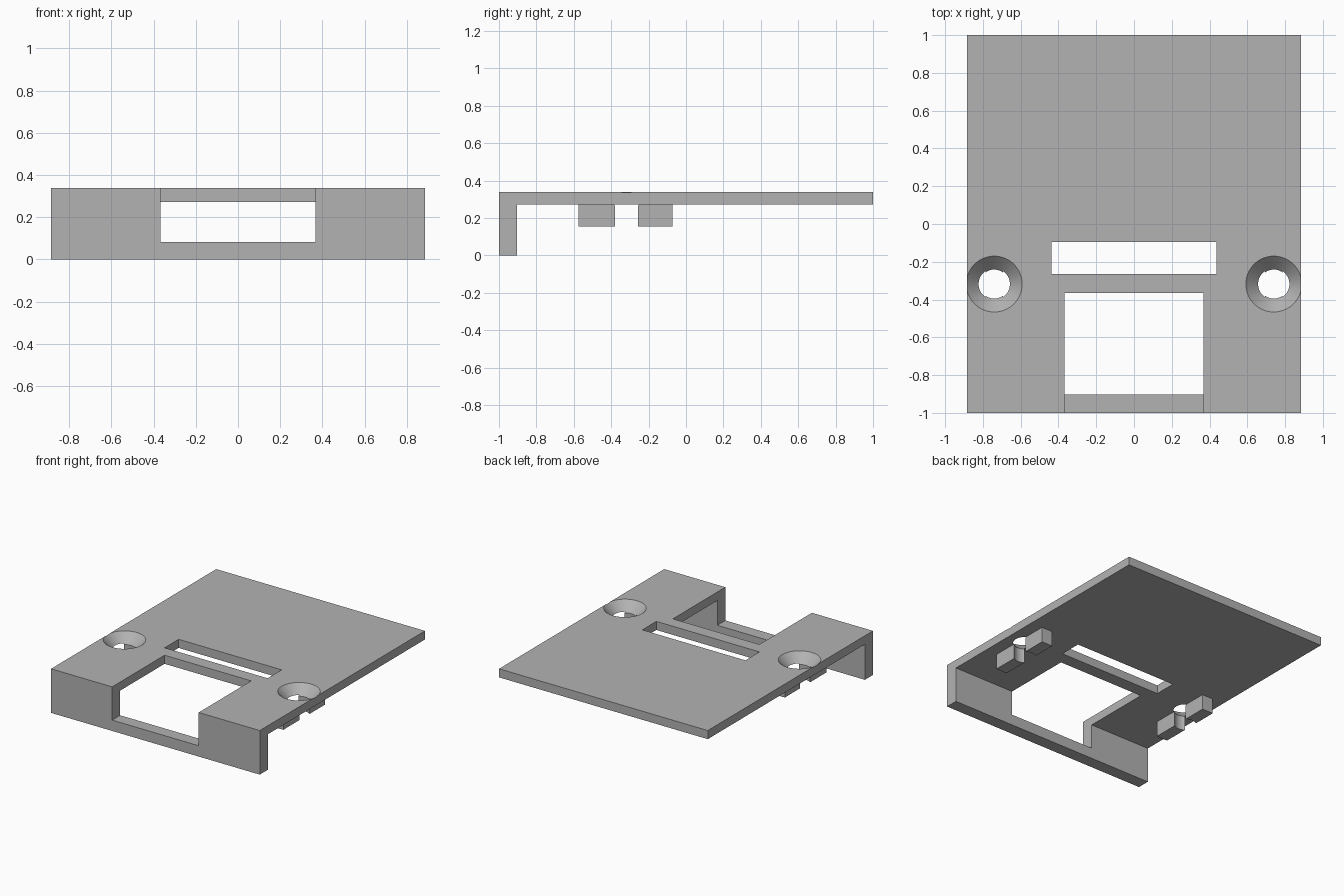
import bpy, bmesh, math
from mathutils import Matrix, Vector

if "Cube" in bpy.data.objects:
    bpy.data.objects.remove(bpy.data.objects["Cube"])

TOP, UNDER = 0.338, 0.272        # plate surfaces
HALF_W = 0.885                   # half width of the plate
HOLE_X, HOLE_Y = 0.74, -0.318    # screw hole centre

grey = bpy.data.materials.new("plain grey")
grey.use_nodes = True
colour = (0.45, 0.45, 0.45, 1)
grey.diffuse_color = colour
grey.node_tree.nodes["Principled BSDF"].inputs["Base Color"].default_value = colour


def make_object(name, bm):
    bmesh.ops.recalc_face_normals(bm, faces=bm.faces)
    mesh = bpy.data.meshes.new(name)
    bm.to_mesh(mesh)
    bm.free()
    mesh.materials.append(grey)
    obj = bpy.data.objects.new(name, mesh)
    bpy.context.collection.objects.link(obj)
    return obj


def box(name, low, high):
    low, high = Vector(low), Vector(high)
    bm = bmesh.new()
    bmesh.ops.create_cube(bm, size=1, matrix=Matrix.Translation((low + high) / 2)
                          @ Matrix.Diagonal((high - low).to_4d()))
    return make_object(name, bm)


def extrude_side_profile(name, points, half_width):
    bm = bmesh.new()
    face = bm.faces.new([bm.verts.new((-half_width, y, z)) for y, z in points])
    result = bmesh.ops.extrude_face_region(bm, geom=[face])
    moved = [v for v in result["geom"] if isinstance(v, bmesh.types.BMVert)]
    bmesh.ops.translate(bm, verts=moved, vec=(2 * half_width, 0, 0))
    return make_object(name, bm)


def revolve(name, points, centre, steps=64):
    bm = bmesh.new()
    verts = [bm.verts.new((r, 0, z)) for r, z in points]
    edges = [bm.edges.new(pair) for pair in zip(verts, verts[1:])]
    bmesh.ops.spin(bm, geom=verts + edges, cent=(0, 0, 0), axis=(0, 0, 1),
                   angle=math.tau, steps=steps)
    bmesh.ops.remove_doubles(bm, verts=bm.verts, dist=0.0001)
    bmesh.ops.translate(bm, verts=bm.verts, vec=centre)
    return make_object(name, bm)


def cut(obj, cutters):
    bpy.context.view_layer.objects.active = obj
    for cutter in cutters:
        mod = obj.modifiers.new("cut", "BOOLEAN")
        mod.operation = "DIFFERENCE"
        mod.solver = "EXACT"
        mod.object = cutter
        bpy.ops.object.modifier_apply(modifier=mod.name)


# Flat plate with a front wall turned down
plate = extrude_side_profile("plate_with_front_wall", [
    (-1, 0), (-0.903, 0), (-0.903, UNDER), (1, UNDER), (1, TOP), (-1, TOP)], HALF_W)

# Cutters: front opening, slot, countersunk screw holes
opening = box("opening_cutter", (-0.367, -1.1, 0.083), (0.367, -0.365, 0.5))
slot = box("slot_cutter", (-0.437, -0.265, 0.2), (0.437, -0.095, 0.5))
screw_profile = [(0, 0.1), (0.077, 0.1), (0.077, 0.266), (0.209, 0.4), (0, 0.4)]
holes = {side: revolve(f"{side}_screw_cutter", screw_profile, (sx * HOLE_X, HOLE_Y, 0))
         for side, sx in (("left", 1), ("right", -1))}
cut(plate, [opening, slot, *holes.values()])
parts = [plate]

# Ribs under the plate, before and behind each hole, hollowed by the screw bore
for side, sx in (("left", 1), ("right", -1)):
    for end, y0, y1 in (("front", -0.575, HOLE_Y - 0.03), ("back", HOLE_Y + 0.03, -0.073)):
        rib = box(f"{side}_{end}_rib", (sx * HOLE_X - 0.047, y0, 0.155),
                  (sx * HOLE_X + 0.047, y1, UNDER))
        cut(rib, [holes[side]])
        parts.append(rib)

for cutter in (opening, slot, *holes.values()):
    bpy.data.objects.remove(cutter)

# Smooth bores, sharp edges elsewhere
bpy.ops.object.select_all(action="DESELECT")
for part in parts:
    part.select_set(True)
bpy.context.view_layer.objects.active = plate
bpy.ops.object.shade_smooth_by_angle(angle=math.radians(30))
